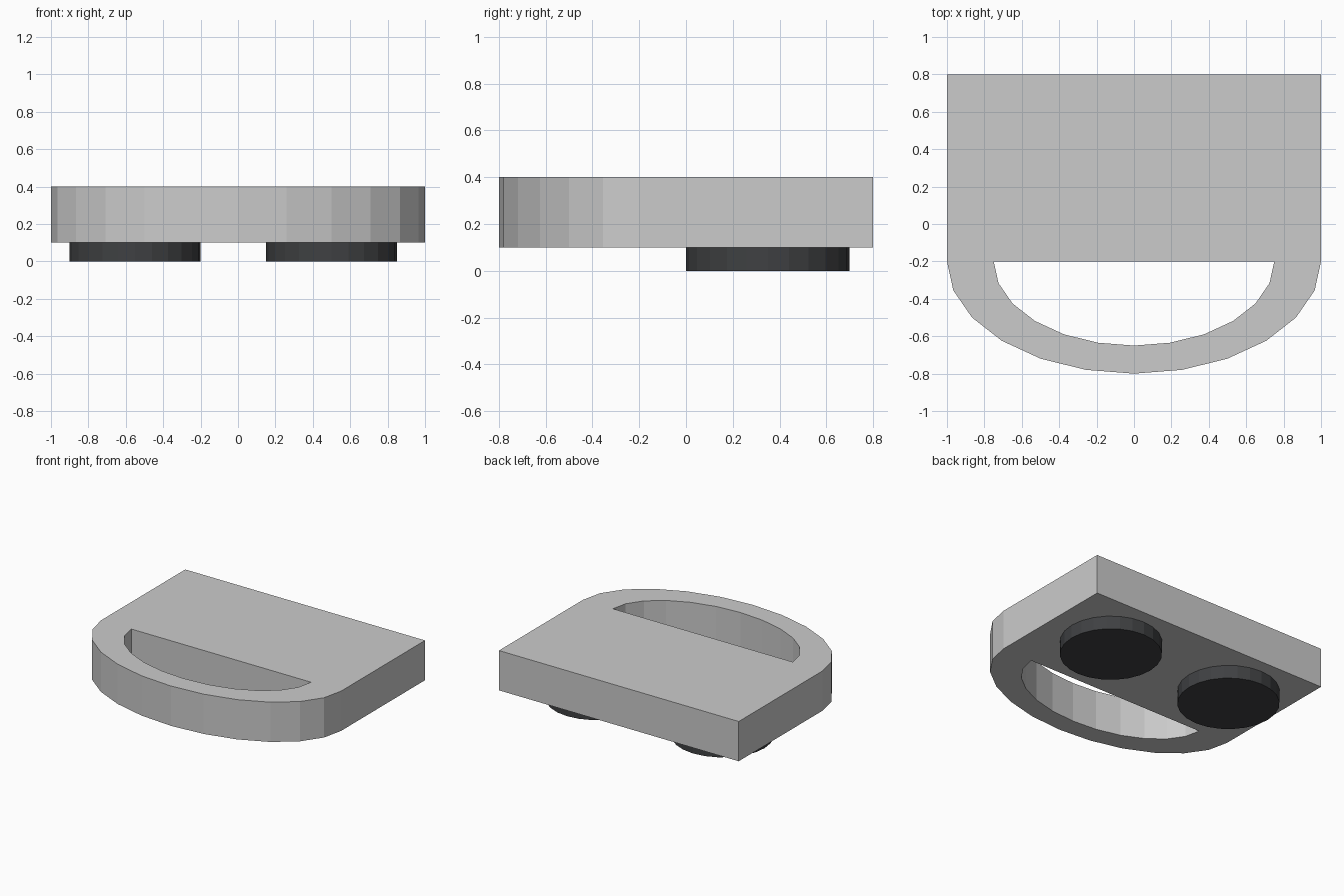
import bpy, bmesh
from math import pi, cos, sin

if "Cube" in bpy.data.objects:
    bpy.data.objects.remove(bpy.data.objects["Cube"])

SEGS = 12
Z0, Z1 = 0.10, 0.40


def finish(bm, name):
    bmesh.ops.recalc_face_normals(bm, faces=bm.faces)
    mesh = bpy.data.meshes.new(name)
    bm.to_mesh(mesh)
    bm.free()
    obj = bpy.data.objects.new(name, mesh)
    bpy.context.collection.objects.link(obj)
    return obj


def half_ellipse(bm, rx, ry):
    angles = [pi + pi * i / SEGS for i in range(SEGS + 1)]
    return [bm.verts.new((rx * cos(a), -0.2 + ry * sin(a), Z0)) for a in angles]


# Plate with a curved grab handle at the front
bm = bmesh.new()
outer = half_ellipse(bm, 1.0, 0.6)
inner = half_ellipse(bm, 0.75, 0.45)
for i in range(SEGS):
    bm.faces.new((outer[i], outer[i + 1], inner[i + 1], inner[i]))
back_right = bm.verts.new((1, 0.8, Z0))
back_left = bm.verts.new((-1, 0.8, Z0))
bm.faces.new((outer[0], inner[0], inner[-1], outer[-1], back_right, back_left))

# Give the plate its thickness
bottom = bm.faces[:]
top = bmesh.ops.extrude_face_region(bm, geom=bottom, use_keep_orig=True)["geom"]
bmesh.ops.translate(bm, vec=(0, 0, Z1 - Z0),
                    verts=[g for g in top if isinstance(g, bmesh.types.BMVert)])
finish(bm, "handle_plate")

# Round dark feet under the plate
dark = bpy.data.materials.new("dark_rubber")
dark.diffuse_color = (0.05, 0.052, 0.055, 1)
dark.use_nodes = True
dark.node_tree.nodes["Principled BSDF"].inputs["Base Color"].default_value = dark.diffuse_color
for name, x in (("left_foot", -0.55), ("right_foot", 0.50)):
    bm = bmesh.new()
    bmesh.ops.create_cone(bm, cap_ends=True, segments=24,
                          radius1=0.35, radius2=0.35, depth=0.1)
    foot = finish(bm, name)
    foot.location = (x, 0.35, 0.05)
    foot.data.materials.append(dark)
